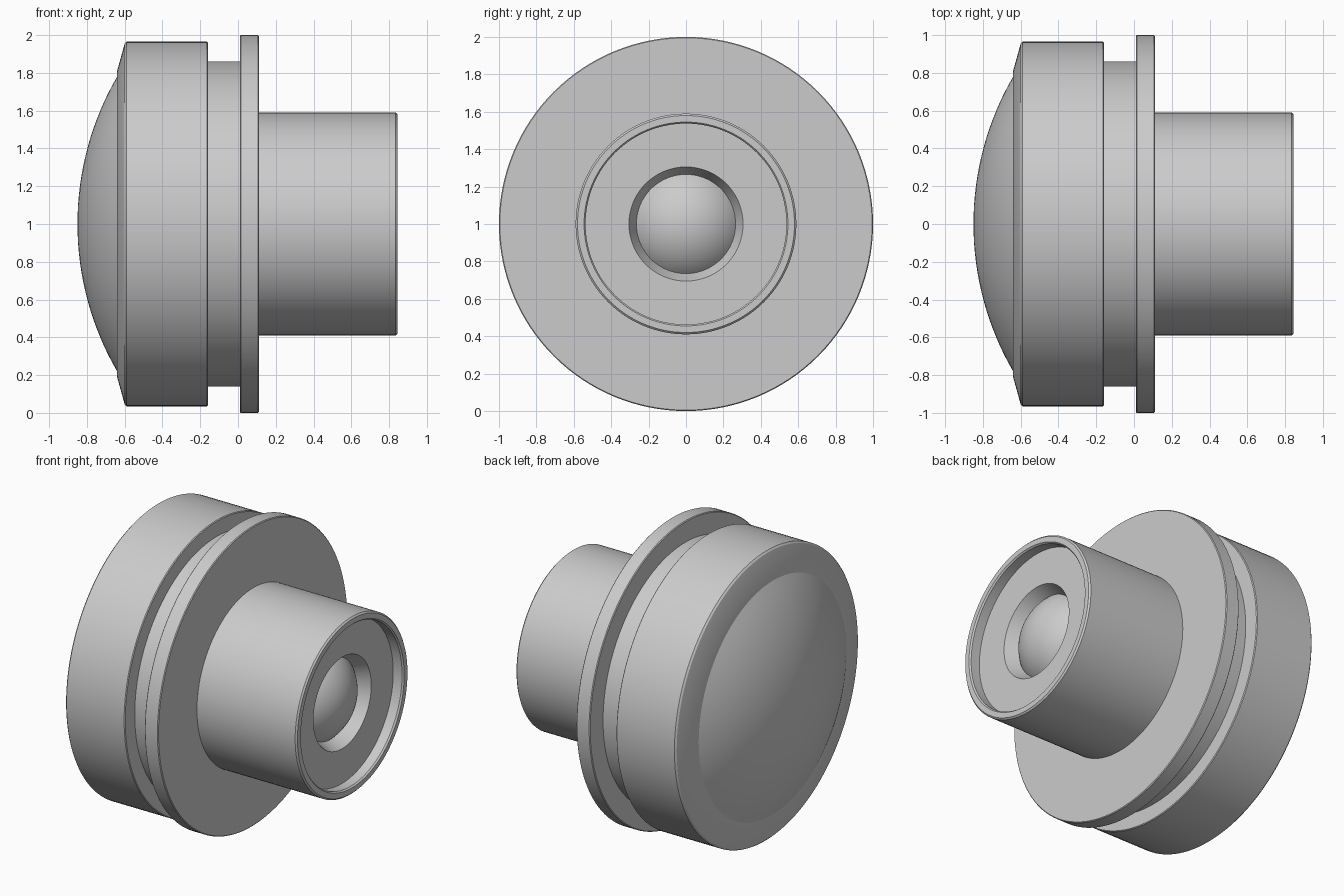
import bpy, bmesh
from math import sin, cos, pi, sqrt, asin, radians

SEGMENTS = 128
AXIS_Z = 1.0

if "Cube" in bpy.data.objects:
    bpy.data.objects.remove(bpy.data.objects["Cube"], do_unlink=True)

grey = bpy.data.materials.new("satin_grey")
grey.use_nodes = True
COLOUR = (0.6, 0.6, 0.6, 1.0)
grey.diffuse_color = COLOUR
grey.node_tree.nodes["Principled BSDF"].inputs["Base Color"].default_value = COLOUR


def lathe(name, profile):
    """Turn (x, radius) points, listed from -x round the outside to +x, about the long axis."""
    bm = bmesh.new()
    rings = []
    for x, r in profile:
        if r < 1e-5:
            rings.append([bm.verts.new((x, 0, AXIS_Z))] * SEGMENTS)
        else:
            angles = [2 * pi * k / SEGMENTS for k in range(SEGMENTS)]
            rings.append([bm.verts.new((x, r * cos(a), AXIS_Z + r * sin(a))) for a in angles])
    for a, b in zip(rings, rings[1:]):
        for k in range(SEGMENTS):
            n = (k + 1) % SEGMENTS
            corners = dict.fromkeys((a[k], a[n], b[n], b[k]))
            bm.faces.new(list(corners))
    mesh = bpy.data.meshes.new(name)
    bm.to_mesh(mesh)
    bm.free()
    mesh.materials.append(grey)
    obj = bpy.data.objects.new(name, mesh)
    bpy.context.collection.objects.link(obj)
    bpy.ops.object.select_all(action="DESELECT")
    obj.select_set(True)
    bpy.context.view_layer.objects.active = obj
    bpy.ops.object.shade_smooth_by_angle(angle=radians(25))
    return obj


def cap(edge_x, radius, height, side, steps=16):
    """Spherical cap profile from its rim to its pole; side is the bulge direction along x."""
    sphere = (radius ** 2 + height ** 2) / (2 * height)
    span = asin(radius / sphere)
    return [(edge_x + side * (sphere * cos(span * (1 - k / steps)) - sphere + height),
             sphere * sin(span * (1 - k / steps))) for k in range(steps + 1)]


# Large domed front glass, pole first
lathe("front_lens", cap(-0.64, 0.78, 0.21, -1)[::-1])

# Broad barrel with sloped front rim
lathe("front_barrel", [(-0.64, 0.78), (-0.64, 0.81), (-0.60, 0.955), (-0.59, 0.965),
                       (-0.165, 0.965), (-0.16, 0.96), (-0.16, 0.86)])

# Recessed neck between barrel and flange
lathe("neck", [(-0.16, 0.86), (0.01, 0.86)])

# Mounting flange
lathe("flange", [(0.01, 0.86), (0.01, 0.995), (0.015, 1.0), (0.105, 1.0),
                 (0.11, 0.995), (0.11, 0.59)])

# Rear tube with chamfered lip, recessed face and tapered aperture
lathe("rear_tube", [(0.11, 0.59), (0.835, 0.59), (0.845, 0.58), (0.845, 0.545),
                    (0.835, 0.537), (0.77, 0.537), (0.77, 0.305), (0.685, 0.265)])

# Small bulging rear glass
lathe("rear_lens", cap(0.685, 0.265, 0.12, 1))
